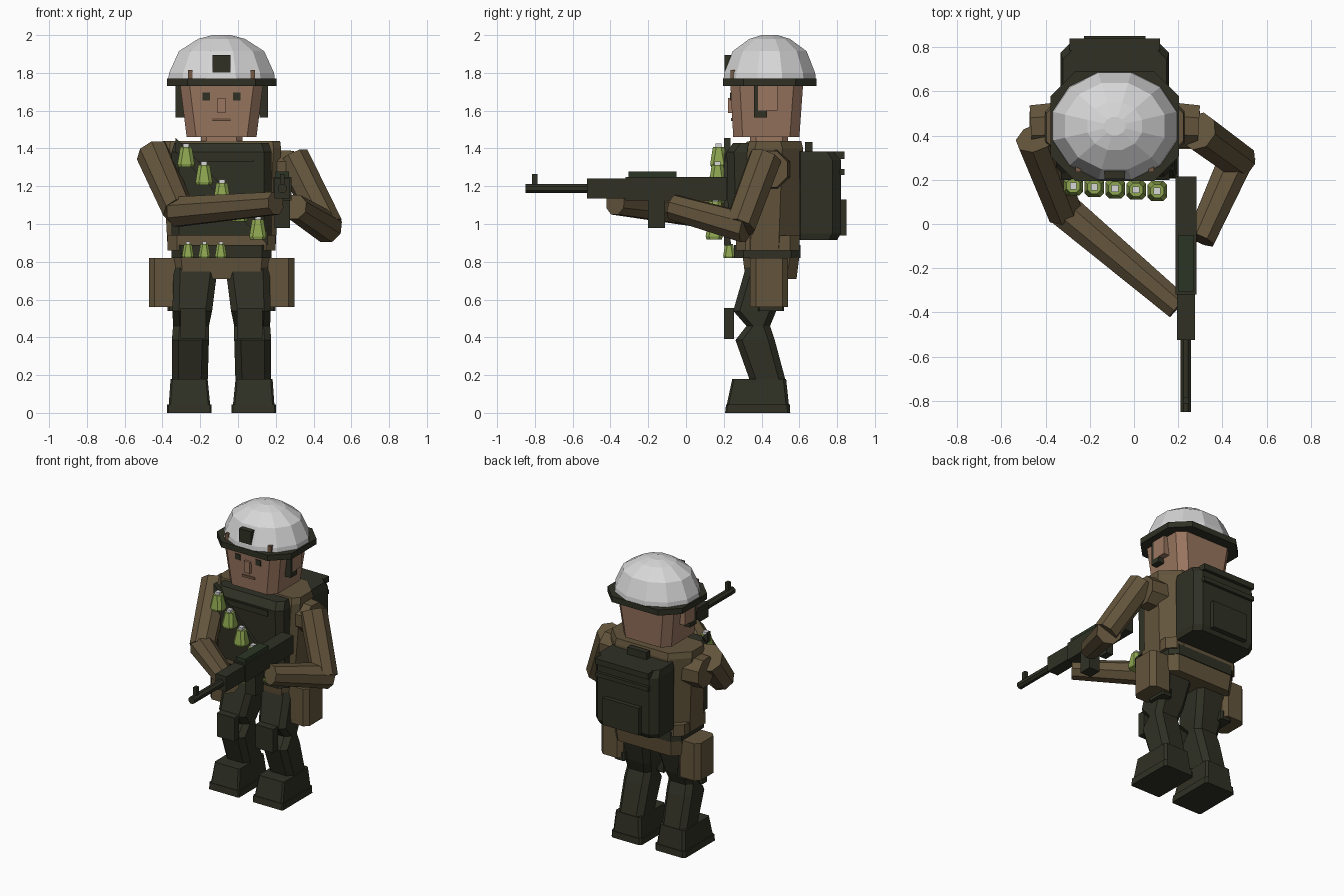
import bpy, bmesh, math
from mathutils import Vector

cube = bpy.data.objects.get("Cube")
if cube:
    bpy.data.objects.remove(cube, do_unlink=True)

CX = -0.087  # body centre line


def material(name, rgb):
    m = bpy.data.materials.new(name)
    m.use_nodes = True
    col = (*rgb, 1)
    m.diffuse_color = col
    bsdf = next(n for n in m.node_tree.nodes if n.type == 'BSDF_PRINCIPLED')
    bsdf.inputs["Base Color"].default_value = col
    return m


brown = material("uniform brown", (0.125, 0.09, 0.045))
dark = material("dark olive", (0.029, 0.030, 0.018))
skin = material("skin", (0.32, 0.18, 0.115))
lip = material("lip brown", (0.18, 0.10, 0.06))
white = material("helmet white", (0.68, 0.68, 0.68))
green = material("grenade green", (0.27, 0.38, 0.08))
cover = material("gun cover green", (0.024, 0.036, 0.018))


def finish(name, bm, mat):
    bmesh.ops.recalc_face_normals(bm, faces=bm.faces)
    me = bpy.data.meshes.new(name)
    bm.to_mesh(me)
    bm.free()
    me.materials.append(mat)
    ob = bpy.data.objects.new(name, me)
    bpy.context.collection.objects.link(ob)
    return ob


def skin_rings(name, rings, mat):
    """Join matching rings of points into a closed solid."""
    bm = bmesh.new()
    loops = [[bm.verts.new(p) for p in r] for r in rings]
    for a, b in zip(loops, loops[1:]):
        for i in range(len(a)):
            j = (i + 1) % len(a)
            bm.faces.new((a[i], a[j], b[j], b[i]))
    bm.faces.new(loops[0])
    bm.faces.new(loops[-1])
    return finish(name, bm, mat)


def box(name, x, y, z, mat):
    return skin_rings(name, [[(x[0], y[0], h), (x[1], y[0], h), (x[1], y[1], h), (x[0], y[1], h)]
                             for h in z], mat)


def chamfered(name, levels, mat, front=0.05, back=0.05):
    """Loft of corner-cut rectangles; each level is z, x centre, half width, y0, y1."""
    rings = []
    for z, cx, w, y0, y1 in levels:
        rings.append([(cx - w + front, y0, z), (cx + w - front, y0, z), (cx + w, y0 + front, z),
                      (cx + w, y1 - back, z), (cx + w - back, y1, z), (cx - w + back, y1, z),
                      (cx - w, y1 - back, z), (cx - w, y0 + front, z)])
    return skin_rings(name, rings, mat)


def round_loft(name, levels, cx, cy, rx, ry, mat, n):
    rings = [[(cx + rx * k * math.cos(math.tau * (i + .5) / n),
               cy + ry * k * math.sin(math.tau * (i + .5) / n), z) for i in range(n)]
             for z, k in levels]
    return skin_rings(name, rings, mat)


def limb(name, a, b, ra, rb, mat, n=8):
    a, b = Vector(a), Vector(b)
    q = (b - a).to_track_quat('Z', 'Y')
    rings = [[p + q @ Vector((r * math.cos(math.tau * (i + .5) / n),
                              r * math.sin(math.tau * (i + .5) / n), 0)) for i in range(n)]
             for p, r in ((a, ra), (b, rb))]
    return skin_rings(name, rings, mat)


def around(x0, x1):
    """Span measured from the centre line."""
    return (CX + x0, CX + x1)


# Head and face
chamfered("head", [(1.46, CX, .185, .25, .60), (1.74, CX, .22, .235, .62)], skin)
chamfered("neck", [(1.40, CX, .11, .34, .54), (1.47, CX, .11, .34, .54)], skin, .03, .03)
box("nose", around(-.022, .022), (.222, .27), (1.587, 1.667), skin)
box("mouth", around(-.048, .048), (.237, .27), (1.544, 1.56), lip)
for s, side in ((-1, "right"), (1, "left")):
    ex = CX + s * .08
    box(side + "_eye", (ex - .02, ex + .02), (.233, .26), (1.655, 1.695), dark)
    e = sorted((CX + s * .2, CX + s * .245))
    box(side + "_ear", e, (.38, .485), (1.60, 1.73), skin)
    box(side + "_chin_strap", e, (.36, .38), (1.565, 1.74), dark)
    box(side + "_strap_tab", e, (.36, .43), (1.565, 1.60), dark)

# Helmet
chamfered("helmet_brim", [(1.73, CX, .29, .195, .69), (1.77, CX, .29, .195, .69)], dark, .11, .11)
round_loft("helmet_dome", [(1.765, 1), (1.80, .985), (1.915, .8), (1.98, .44), (2.0, .17)],
           CX, .443, .292, .253, white, 12)
box("helmet_mount", around(-.047, .047), (.203, .26), (1.80, 1.895), dark)
for s, side in ((-1, "right"), (1, "left")):
    hx = CX + s * .165
    box(side + "_helmet_clip", (hx - .012, hx + .012), (.235, .29), (1.765, 1.815), lip)

# Torso, vest and belt
chamfered("torso", [(.86, CX, .285, .30, .60), (1.40, CX, .315, .325, .62),
                    (1.44, CX, .31, .335, .61)], brown, .04, .11)
chamfered("vest", [(.94, CX, .265, .225, .36), (1.38, CX, .265, .215, .36),
                   (1.43, CX, .25, .25, .36)], dark, .04, .02)
box("vest_collar", around(-.16, .17), (.208, .24), (1.33, 1.37), dark)
chamfered("waist_hem", [(.86, CX, .285, .265, .60), (.94, CX, .285, .265, .60)], brown)
chamfered("belt", [(.82, CX, .265, .255, .605), (.89, CX, .265, .255, .605)], dark)
chamfered("pelvis", [(.71, CX, .255, .315, .585), (.83, CX, .265, .30, .60)], brown)

# Diagonal bandolier with grenades, and small ones on the belt
skin_rings("bandolier", [[(x, y, z - .035), (x, y, z + .035), (x, y + .035, z + .035), (x, y + .035, z - .035)]
                         for x, y, z in ((-.33, .2, 1.42), (.16, .2, .92))], dark)


def grenade(name, x, y, z, r, h):
    chamfered(name, [(z - h / 2, x, r * .9, y - r * .9, y + r * .9), (z - h * .36, x, r, y - r, y + r),
                     (z + h * .42, x, r * .68, y - r * .68, y + r * .68)], green, r * .4, r * .4)
    box(name + "_cap", (x - r * .35, x + r * .35), (y - r * .35, y + r * .35),
        (z + h * .41, z + h * .58), white)


for i in range(5):
    grenade("chest_grenade", -.275 + .095 * i, .173 - .006 * i, 1.36 - .096 * i, .045, .115)
for i in range(3):
    grenade("belt_grenade", -.265 + .087 * i, .228, .86, .031, .08)

# Backpack
chamfered("backpack", [(.915, CX, .235, .60, .80), (.95, CX, .245, .60, .82), (1.34, CX, .245, .60, .82),
                       (1.385, CX, .235, .60, .79)], dark, .005, .045)
box("backpack_pocket", around(-.14, .14), (.81, .85), (.94, 1.13), dark)
box("backpack_flap_edge", around(-.205, .205), (.80, .84), (1.26, 1.29), dark)
box("backpack_top_strap", around(-.205, .205), (.785, .84), (1.345, 1.385), dark)
box("backpack_handle", around(-.075, .075), (.63, .67), (1.37, 1.435), dark)

# Legs, knee pads, boots and hip pouches
for s, side in ((-1, "right"), (1, "left")):
    def at(d):
        return CX + s * d
    chamfered(side + "_leg", [(.18, at(.168), .095, .335, .525), (.385, at(.165), .098, .262, .47),
                              (.46, at(.162), .095, .32, .445), (.54, at(.155), .105, .25, .478),
                              (.80, at(.135), .118, .325, .545)], dark, .035, .035)
    k = at(.15)
    box(side + "_knee_pad", (k - .068, k + .068), (.2, .255), (.39, .555), dark)
    chamfered(side + "_boot", [(.04, at(.17), .11, .215, .545), (.18, at(.172), .098, .245, .53)],
              dark, .01, .015)
    chamfered(side + "_boot_sole", [(0, at(.17), .118, .207, .552), (.045, at(.17), .118, .212, .55)],
              dark, .008, .015)
    chamfered(side + "_pouch", [(.56, at(.30), .085, .34, .54), (.82, at(.30), .085, .34, .54)],
              brown, .03, .03)
    chamfered(side + "_pouch_strap", [(.54, at(.245), .04, .38, .52), (.6, at(.245), .04, .38, .52)],
              dark, .01, .01)
    limb(side + "_shoulder", (at(.2), .45, 1.29), (at(.38), .44, 1.29), .115, .105, brown)

# Arms
limb("right_upper_arm", (-.445, .39, 1.37), (-.315, .055, 1.07), .095, .085, brown)
limb("right_forearm", (-.325, .07, 1.065), (.20, -.375, 1.11), .085, .065, brown)
limb("left_upper_arm", (.29, .42, 1.35), (.475, .285, .985), .09, .085, brown)
limb("left_forearm", (.475, .32, .98), (.30, -.07, 1.09), .085, .07, brown)

# Rifle
GX = 0.235


def gun_part(name, w, y, z, mat=dark):
    return box(name, (GX - w, GX + w), y, z, mat)


gun_part("rifle_body", .047, (-.32, .215), (1.125, 1.25))
gun_part("rifle_handguard", .041, (-.525, -.31), (1.135, 1.24))
limb("rifle_barrel", (GX, -.85, 1.188), (GX, -.51, 1.188), .026, .026, dark)
gun_part("rifle_front_sight", .012, (-.815, -.785), (1.20, 1.265))
gun_part("rifle_cover", .036, (-.305, -.05), (1.245, 1.278), cover)
gun_part("rifle_magazine", .041, (-.2, -.11), (.98, 1.13))
gun_part("rifle_grip", .025, (-.03, .04), (1.03, 1.13))
